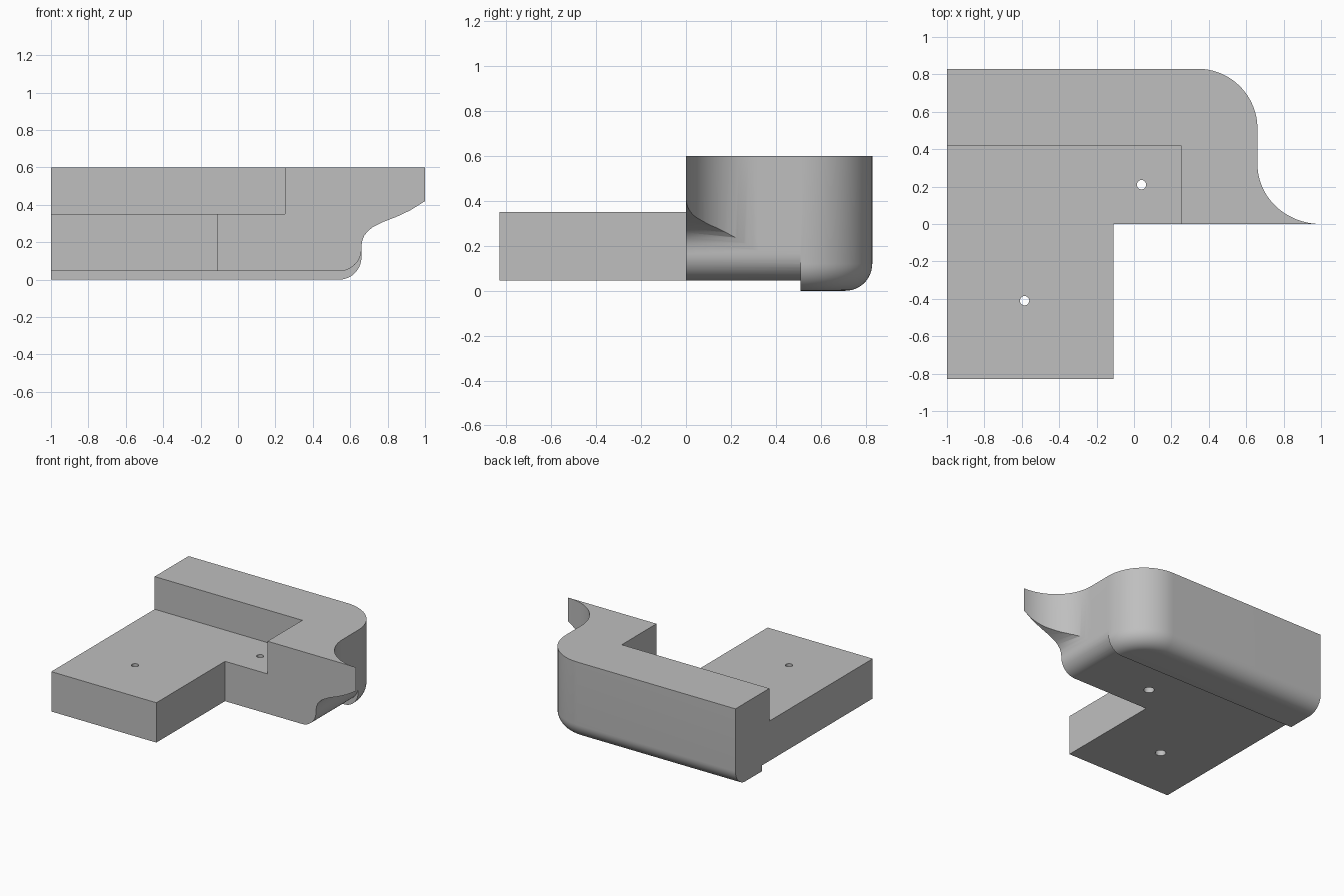
import bpy, bmesh
from math import sin, cos, pi
from mathutils import Vector

cube = bpy.data.objects.get("Cube")
if cube:
    bpy.data.objects.remove(cube, do_unlink=True)

grey = bpy.data.materials.new("plain grey")
grey.use_nodes = True
GREY = (0.52, 0.52, 0.52, 1)
grey.diffuse_color = GREY
grey.node_tree.nodes["Principled BSDF"].inputs["Base Color"].default_value = GREY


def loft(name, rings):
    """Closed solid through a stack of matching rings."""
    bm = bmesh.new()
    loops = [[bm.verts.new(p) for p in ring] for ring in rings]
    for a, b in zip(loops, loops[1:]):
        for i in range(len(a)):
            j = (i + 1) % len(a)
            bm.faces.new((a[i], a[j], b[j], b[i]))
    bm.faces.new(loops[0][::-1])
    bm.faces.new(loops[-1])
    bmesh.ops.recalc_face_normals(bm, faces=bm.faces)
    mesh = bpy.data.meshes.new(name)
    bm.to_mesh(mesh)
    bm.free()
    mesh.materials.append(grey)
    obj = bpy.data.objects.new(name, mesh)
    bpy.context.collection.objects.link(obj)
    return obj


def prism(name, outline, axis, lo, hi):
    """Extrude a flat outline along y or z."""
    def place(p, t):
        return (p[0], t, p[1]) if axis == "y" else (p[0], p[1], t)
    return loft(name, [[place(p, t) for p in outline] for t in (lo, hi)])


def box(name, x0, x1, y0, y1, z0, z1):
    return prism(name, [(x0, y0), (x1, y0), (x1, y1), (x0, y1)], "z", z0, z1)


def arc(cx, cy, rx, ry, start, end, n=24):
    angles = [start + (end - start) * i / n for i in range(n + 1)]
    return [(cx + rx * cos(a), cy + ry * sin(a)) for a in angles]


def combine(target, other, operation):
    mod = target.modifiers.new(operation, "BOOLEAN")
    mod.operation, mod.object, mod.solver = operation, other, "EXACT"
    bpy.context.view_layer.objects.active = target
    bpy.ops.object.modifier_apply(modifier=mod.name)
    bpy.data.objects.remove(other, do_unlink=True)


SIDE, STEP, BACK, TOP = 0.66, 0.51, 0.83, 0.6
FLOOR, SHELF, CORNER, FILLET = 0.045, 0.35, 0.32, 0.12

# Front half: flared plan cut by the side profile
plan = [(-1, 0)] + arc(1, CORNER, 0.34, CORNER, 1.5 * pi, pi) + [(SIDE, STEP), (-1, STEP)]
body = prism("corner_block", plan, "z", -0.1, TOP)
flare = [(0.66, 0.18), (0.665, 0.21), (0.675, 0.235), (0.695, 0.26), (0.72, 0.28),
         (0.78, 0.31), (0.85, 0.337), (0.92, 0.37), (1, 0.42)]
profile = ([(-1.2, FLOOR)]
           + arc(SIDE - FILLET, FLOOR + FILLET, FILLET, FILLET, -pi / 2, 0, 12)
           + flare + [(1.2, 0.53), (1.2, 0.8), (-1.2, 0.8)])
combine(body, prism("profile", profile, "y", -0.2, 0.7), "INTERSECT")

# Back half: rounded corner and rolled lower edge
rings = []
levels = [(FILLET * (1 - cos(a)), FILLET * (1 - sin(a)))
          for a in [pi / 2 * (1 - i / 12) for i in range(13)]]
for inset, z in levels + [(0, TOP)]:
    r = CORNER - inset
    outline = [(-1, STEP)] + arc(SIDE - CORNER, STEP, r, r, 0, pi / 2) + [(-1, STEP + r)]
    rings.append([(x, y, z) for x, y in outline])
combine(body, loft("back_half", rings), "UNION")

# Mounting plate and the recess above it
combine(body, box("plate", -1, -0.11, -BACK, 0.1, FLOOR, SHELF + 0.05), "UNION")
combine(body, box("recess", -1.2, 0.25, -1, 0.42, SHELF, 0.8), "DIFFERENCE")

# Screw holes, wider at the underside
for x, y in [(0.04, 0.21), (-0.585, -0.41)]:
    steps = [(0.037, -0.1), (0.037, 0.1), (0.025, 0.1), (0.025, 0.5)]
    hole = [[(px, py, z) for px, py in arc(x, y, r, r, 0, 2 * pi, 24)[:-1]] for r, z in steps]
    combine(body, loft("screw_hole", hole), "DIFFERENCE")

bpy.ops.object.select_all(action="DESELECT")
body.select_set(True)
bpy.context.view_layer.objects.active = body
bpy.ops.object.shade_smooth_by_angle(angle=pi / 6)
